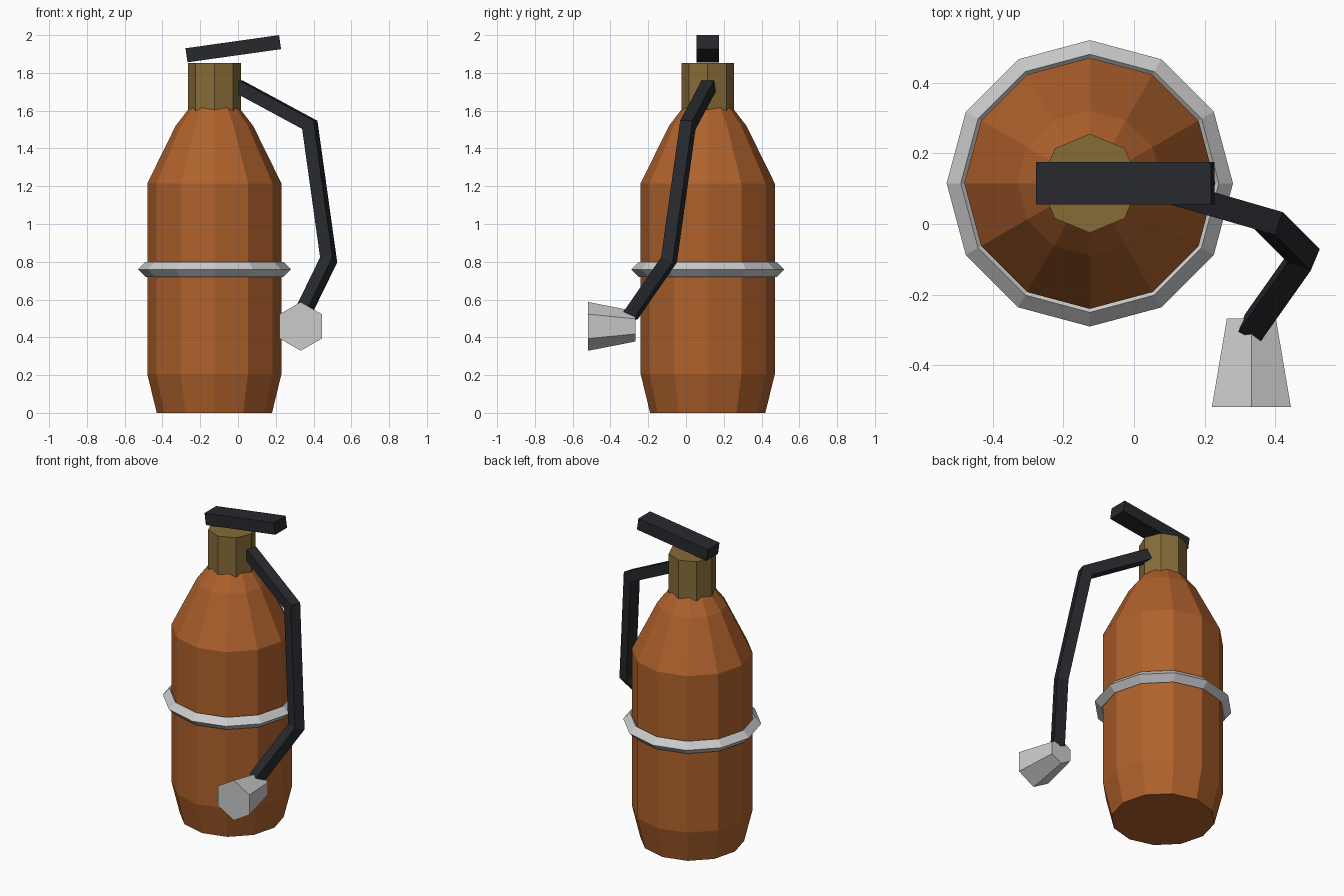
import bpy, bmesh
from math import cos, sin, pi, radians
from mathutils import Vector, Matrix

if "Cube" in bpy.data.objects:
    bpy.data.objects.remove(bpy.data.objects["Cube"])

AX, AY = -0.125, 0.115          # axis of the cylinder


def material(name, rgb):
    m = bpy.data.materials.new(name)
    m.diffuse_color = (*rgb, 1)
    m.use_nodes = True
    m.node_tree.nodes["Principled BSDF"].inputs["Base Color"].default_value = m.diffuse_color
    return m


def loft(name, rings, mat=None, closed=False):
    """Skin a list of equal-sized point rings; cap the ends unless closed."""
    bm = bmesh.new()
    vs = [[bm.verts.new(p) for p in ring] for ring in rings]
    n = len(rings[0])
    pairs = list(zip(vs, vs[1:])) + ([(vs[-1], vs[0])] if closed else [])
    for a, b in pairs:
        for i in range(n):
            j = (i + 1) % n
            bm.faces.new((a[i], a[j], b[j], b[i]))
    if not closed:
        bm.faces.new(vs[0][::-1])
        bm.faces.new(vs[-1])
    bmesh.ops.recalc_face_normals(bm, faces=bm.faces)
    me = bpy.data.meshes.new(name)
    bm.to_mesh(me)
    bm.free()
    ob = bpy.data.objects.new(name, me)
    bpy.context.collection.objects.link(ob)
    if mat:
        me.materials.append(mat)
    return ob


def lathe(name, profile, sides, mat=None, closed=False):
    rings = [[(AX + r * cos(2 * pi * i / sides), AY + r * sin(2 * pi * i / sides), z)
              for i in range(sides)] for r, z in profile]
    return loft(name, rings, mat, closed)


def square_tube(name, path, half, mat):
    """Sweep a square along the path with mitred corners."""
    pts = [Vector(p) for p in path]
    dirs = [(b - a).normalized() for a, b in zip(pts, pts[1:])]
    side = dirs[0].cross(Vector((0, 0, 1))).normalized()
    up = side.cross(dirs[0])
    ring = [pts[0] + half * (s * side + t * up)
            for s, t in ((1, 1), (-1, 1), (-1, -1), (1, -1))]
    rings = [ring]
    for k, d in enumerate(dirs):
        # slide each corner along its segment onto the mitre plane
        n = (d + dirs[k + 1]).normalized() if k + 1 < len(dirs) else d
        ring = [p + d * ((pts[k + 1] - p).dot(n) / d.dot(n)) for p in ring]
        rings.append(ring)
    return loft(name, rings, mat)


orange = material("orange paint", (0.43, 0.12, 0.025))
brass = material("brass", (0.24, 0.15, 0.04))
black = material("black rubber", (0.02, 0.022, 0.026))

# Tank and valve neck
lathe("tank", [(0.305, 0), (0.355, 0.205), (0.355, 1.215), (0.205, 1.52), (0.12, 1.63)],
      12, orange)
lathe("valve_neck", [(0.14, 1.55), (0.14, 1.853)], 8, brass)

# Strap ring with a diamond section
lathe("strap_ring", [(0.405, 0.76), (0.365, 0.80), (0.325, 0.76), (0.365, 0.72)],
      12, closed=True)

# Tilted lever on top
bpy.ops.mesh.primitive_cube_add(size=1)
lever = bpy.context.object
lever.name = "lever"
lever.data.transform(Matrix.Translation((-0.025, AY, 1.928))
                     @ Matrix.Rotation(radians(-8), 4, 'Y')
                     @ Matrix.Diagonal((0.5, 0.12, 0.075, 1)))
lever.data.materials.append(black)

# Bent hose
square_tube("hose", [(0.0, 0.12, 1.73), (0.38, 0.01, 1.525),
                     (0.48, -0.09, 0.81), (0.335, -0.295, 0.513)], 0.034, black)

# Flared six-sided nozzle pointing forward
loft("nozzle", [[(0.332 + r * sin(pi * i / 3), y, 0.458 + r * cos(pi * i / 3))
                 for i in range(6)] for r, y in ((0.08, -0.267), (0.129, -0.518))])
